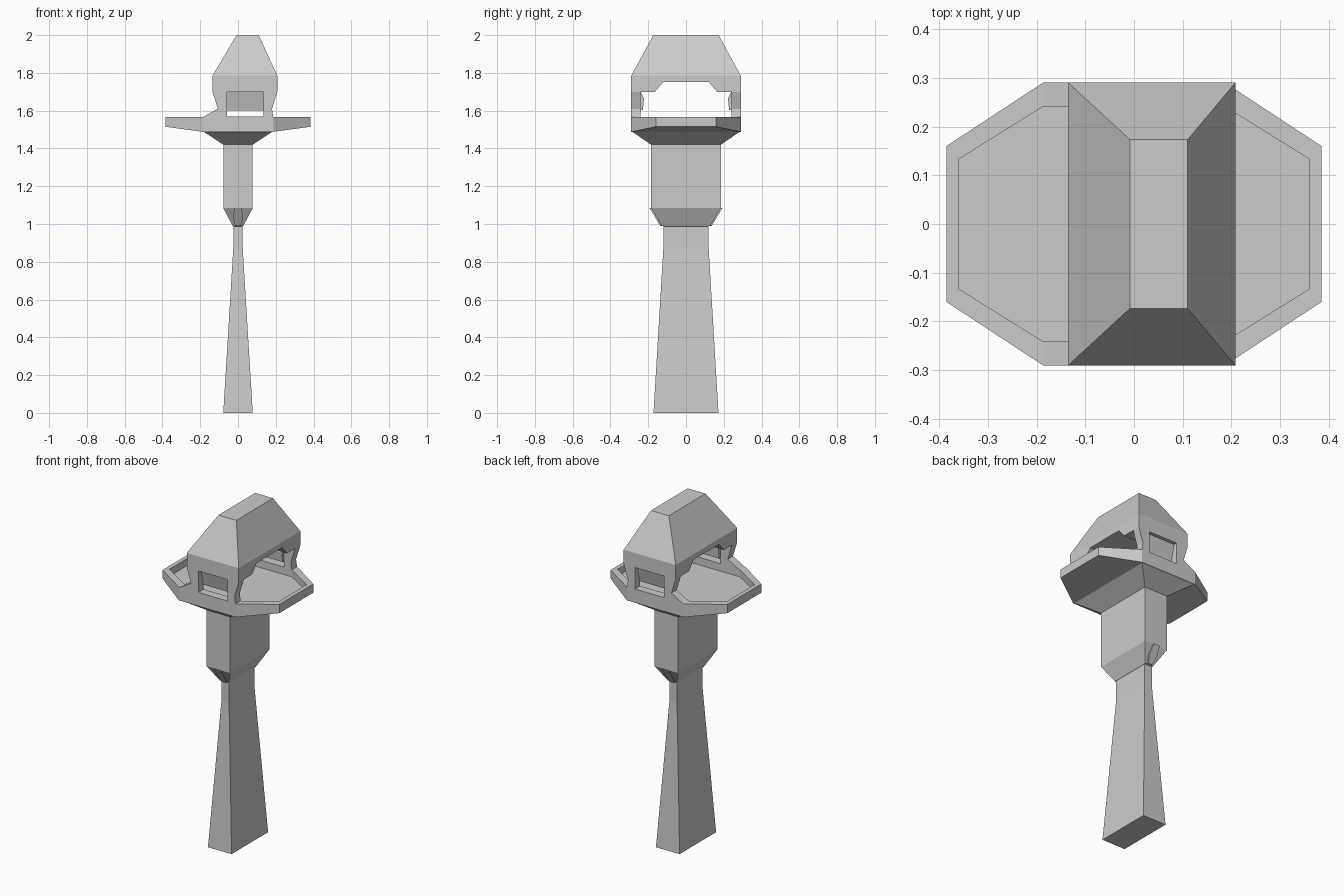
import bpy, bmesh

if "Cube" in bpy.data.objects:
    bpy.data.objects.remove(bpy.data.objects["Cube"])


def mesh_object(name, rings, caps=None):
    """Loft equal-length rings of 3D points; cap both ends."""
    bm = bmesh.new()
    vs = [[bm.verts.new(p) for p in r] for r in rings]
    n = len(rings[0])
    for a, b in zip(vs, vs[1:]):
        for i in range(n):
            j = (i + 1) % n
            bm.faces.new((a[i], a[j], b[j], b[i]))
    for cap in caps or [range(n)]:
        bm.faces.new([vs[0][i] for i in cap])
    bm.faces.new(vs[-1])
    bmesh.ops.recalc_face_normals(bm, faces=bm.faces)
    me = bpy.data.meshes.new(name)
    bm.to_mesh(me)
    bm.free()
    ob = bpy.data.objects.new(name, me)
    bpy.context.collection.objects.link(ob)
    return ob


def rect(z, x0, x1, y):
    return [(x0, -y, z), (x1, -y, z), (x1, y, z), (x0, y, z)]


def cut(ob, cutter):
    mod = ob.modifiers.new("cut", 'BOOLEAN')
    mod.operation, mod.solver, mod.object = 'DIFFERENCE', 'EXACT', cutter
    bpy.context.view_layer.objects.active = ob
    bpy.ops.object.modifier_apply(modifier=mod.name)
    bpy.data.objects.remove(cutter)


# Tapered stem, collar and flared support
mesh_object("column", [rect(z, -x, x, y) for z, x, y in (
    (0, .078, .172), (.87, .025, .12), (.988, .025, .12), (.99, .028, .128),
    (1.085, .078, .185), (1.42, .078, .185), (1.492, .187, .29))])


# Elongated octagonal tray with a raised rim
def octagon(xe, ye, xs, ys, ze, zs):
    return [(xe, -ye, ze), (xe, ye, ze), (xs, ys, zs), (-xs, ys, zs),
            (-xe, ye, ze), (-xe, -ye, ze), (-xs, -ys, zs), (xs, -ys, zs)]


mesh_object("tray", [
    octagon(.385, .16, .187, .29, 1.515, 1.488),
    octagon(.385, .16, .187, .29, 1.567, 1.567),
    octagon(.36, .133, .187, .241, 1.567, 1.567),
    octagon(.36, .133, .187, .241, 1.525, 1.525)],
    caps=[(0, 1, 2, 7), (2, 3, 6, 7), (3, 4, 5, 6)])

# Hood with end walls
hood = mesh_object("hood", [rect(*s) for s in (
    (1.565, -.187, .187, .29), (1.61, -.107, .18, .29), (1.7, -.135, .208, .29),
    (1.785, -.135, .208, .29), (2.0, -.008, .11, .173))])

# Opening through the hood from side to side
opening = [(-.241, 1.5), (.241, 1.5), (.241, 1.7), (.165, 1.7),
           (.12, 1.752), (-.12, 1.752), (-.165, 1.7), (-.241, 1.7)]
cut(hood, mesh_object("opening_cutter", [[(x, y, z) for y, z in opening] for x in (-.4, .4)]))

# Windows in the end walls
window = [(-.058, 1.57), (.134, 1.57), (.134, 1.698), (-.058, 1.698)]
cut(hood, mesh_object("window_cutter", [[(x, y, z) for x, z in window] for y in (-.5, .5)]))

flap = [(.27, 1.705), (.245, 1.6), (.228, 1.605), (.222, 1.665), (.243, 1.705)]
badge = [(-.014, .99), (.014, .99), (.026, 1.03), (.02, 1.085), (-.02, 1.085), (-.026, 1.03)]
for side, label in ((-1, "front"), (1, "back")):
    # Hanging flap in each window
    mesh_object(label + "_flap", [[(x, side * y, z) for y, z in flap] for x in (-.058, .134)])
    # Six-sided plate on the collar slope
    mesh_object(label + "_collar_plate", [
        [(x, side * (.128 + (z - .99) * .6 + d), z) for x, z in badge] for d in (-.02, .008)])
